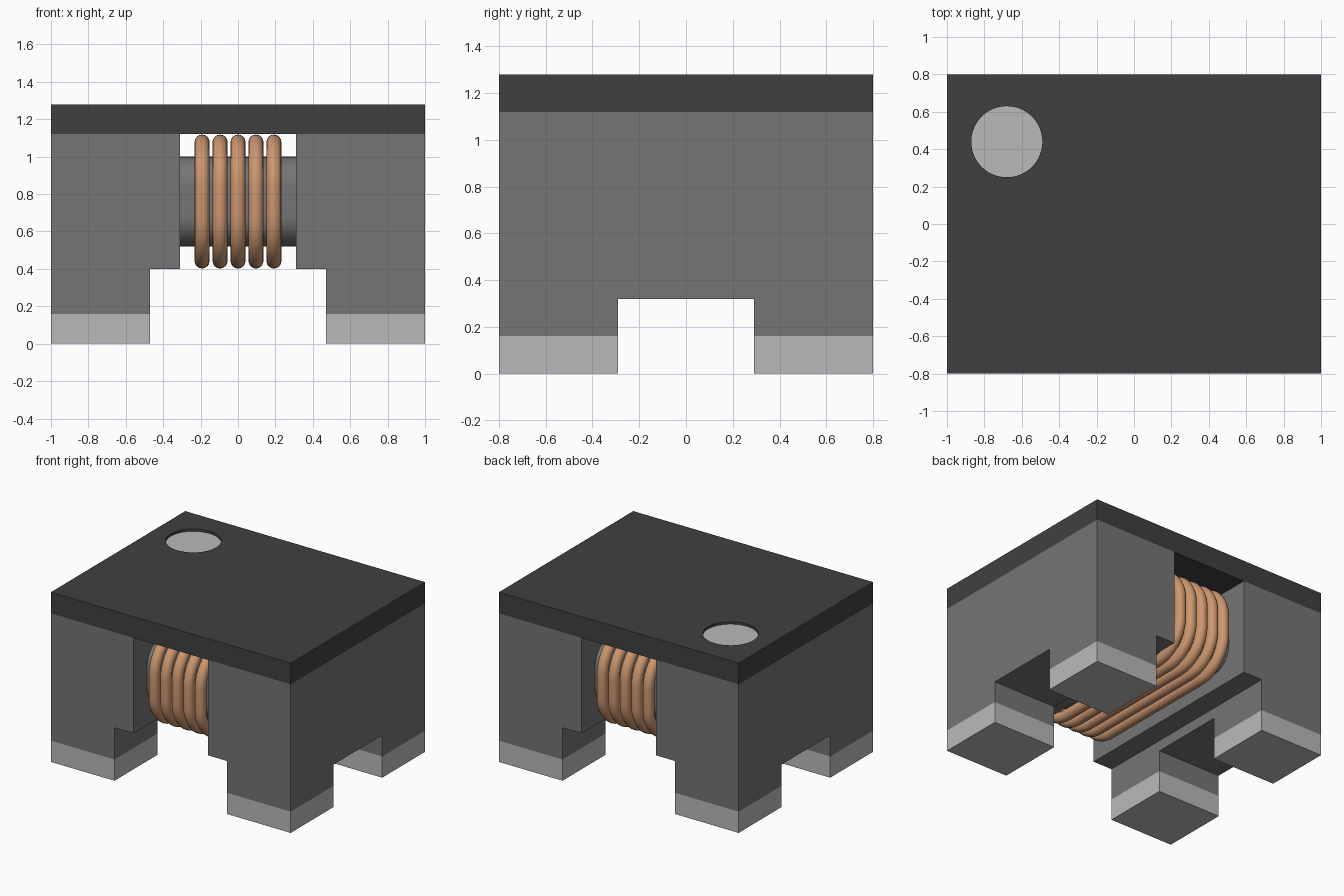
import bpy, bmesh, math
from mathutils import Vector

cube = bpy.data.objects.get("Cube")
if cube:
    bpy.data.objects.remove(cube, do_unlink=True)


def material(name, rgb):
    m = bpy.data.materials.new(name)
    m.use_nodes = True
    m.diffuse_color = (*rgb, 1)
    m.node_tree.nodes["Principled BSDF"].inputs["Base Color"].default_value = (*rgb, 1)
    return m


FERRITE = material("grey ferrite", (0.178, 0.178, 0.178))
LID = material("dark grey", (0.051, 0.051, 0.051))
METAL = material("light metal", (0.49, 0.49, 0.49))
COPPER = material("copper", (0.61, 0.31, 0.16))


def finish(name, bm, mat):
    bmesh.ops.recalc_face_normals(bm, faces=bm.faces)
    me = bpy.data.meshes.new(name)
    bm.to_mesh(me)
    bm.free()
    me.materials.append(mat)
    ob = bpy.data.objects.new(name, me)
    bpy.context.collection.objects.link(ob)
    return ob


def extrude(name, points, offset, mat):
    """Closed prism from a flat outline."""
    bm = bmesh.new()
    face = bm.faces.new([bm.verts.new(p) for p in points])
    ext = bmesh.ops.extrude_face_region(bm, geom=[face])
    verts = [g for g in ext["geom"] if isinstance(g, bmesh.types.BMVert)]
    bmesh.ops.translate(bm, verts=verts, vec=offset)
    return finish(name, bm, mat)


def box(name, x0, x1, y0, y1, z0, z1, mat):
    pts = [(x0, y0, z0), (x1, y0, z0), (x1, y1, z0), (x0, y1, z0)]
    return extrude(name, pts, (0, 0, z1 - z0), mat)


def disc(name, z0, z1, mat):
    pts = [(-0.68 + 0.19 * math.cos(a), 0.44 + 0.19 * math.sin(a), z0)
           for a in (2 * math.pi * i / 64 for i in range(64))]
    return extrude(name, pts, (0, 0, z1 - z0), mat)


def cut(ob, cutter):
    mod = ob.modifiers.new("cut", "BOOLEAN")
    mod.operation = "DIFFERENCE"
    mod.solver = "EXACT"
    mod.object = cutter
    bpy.context.view_layer.objects.active = ob
    bpy.ops.object.modifier_apply(modifier=mod.name)
    bpy.data.objects.remove(cutter, do_unlink=True)


def smooth(ob, angle):
    bpy.ops.object.select_all(action="DESELECT")
    ob.select_set(True)
    bpy.context.view_layer.objects.active = ob
    bpy.ops.object.shade_smooth_by_angle(angle=math.radians(angle))


def rounded_rect(half_y, half_z, r, n=12):
    """Rounded rectangle in (y, z) with the outward direction at each point."""
    out = []
    for q, (sy, sz) in enumerate([(1, 1), (-1, 1), (-1, -1), (1, -1)]):
        for i in range(n + 1):
            a = math.pi / 2 * (q + i / n)
            d = Vector((0, math.cos(a), math.sin(a)))
            out.append((Vector((0, sy * (half_y - r), sz * (half_z - r))) + d * r, d))
    return out


# End blocks with stepped inner side and a notch between the feet
MID = 0.76
for s, side in ((1, "left"), (-1, "right")):
    outline = [(1, 0.16), (1, 1.12), (0.31, 1.12), (0.31, 0.4), (0.47, 0.4), (0.47, 0.16)]
    block = extrude(side + "_end_block", [(s * x, -0.8, z) for x, z in outline],
                    (0, 1.6, 0), FERRITE)
    lo, hi = sorted((s * 0.471, s * 1.1))
    if s > 0:
        lo = 0.4
    else:
        hi = -0.4
    cut(block, box("notch_cutter", lo, hi, -0.29, 0.29, 0.0, 0.32, FERRITE))

    # Metal foot pads
    lo, hi = sorted((s * 0.47, s * 1.0))
    box(side + "_front_foot_pad", lo, hi, -0.8, -0.29, 0, 0.16, METAL)
    box(side + "_back_foot_pad", lo, hi, 0.29, 0.8, 0, 0.16, METAL)

# Lid with a shallow round recess and its marker
lid = box("lid", -1, 1, -0.8, 0.8, 1.12, 1.28, LID)
cut(lid, disc("recess_cutter", 1.26, 1.4, LID))
disc("marker_dot", 1.255, 1.262, METAL)

# Core bar joining the end blocks
core = extrude("core_bar", [p + Vector((-0.312, 0, MID)) for p, d in
                            rounded_rect(0.64, 0.24, 0.16)], (0.624, 0, 0), FERRITE)
smooth(core, 30)

# Copper windings: a round wire swept along a rounded rectangle
WIRE, SIDES = 0.04, 16
for k in range(5):
    bm = bmesh.new()
    centre = Vector(((k - 2) * 0.096, 0, MID))
    rings = []
    for p, d in rounded_rect(0.72, 0.318, 0.24):
        ring = []
        for j in range(SIDES):
            a = 2 * math.pi * j / SIDES
            ring.append(bm.verts.new(centre + p + d * WIRE * math.cos(a)
                                     + Vector((WIRE * math.sin(a), 0, 0))))
        rings.append(ring)
    for i, ring in enumerate(rings):
        nxt = rings[(i + 1) % len(rings)]
        for j in range(SIDES):
            m = (j + 1) % SIDES
            bm.faces.new((ring[j], ring[m], nxt[m], nxt[j]))
    smooth(finish(f"winding_{k + 1}", bm, COPPER), 60)
